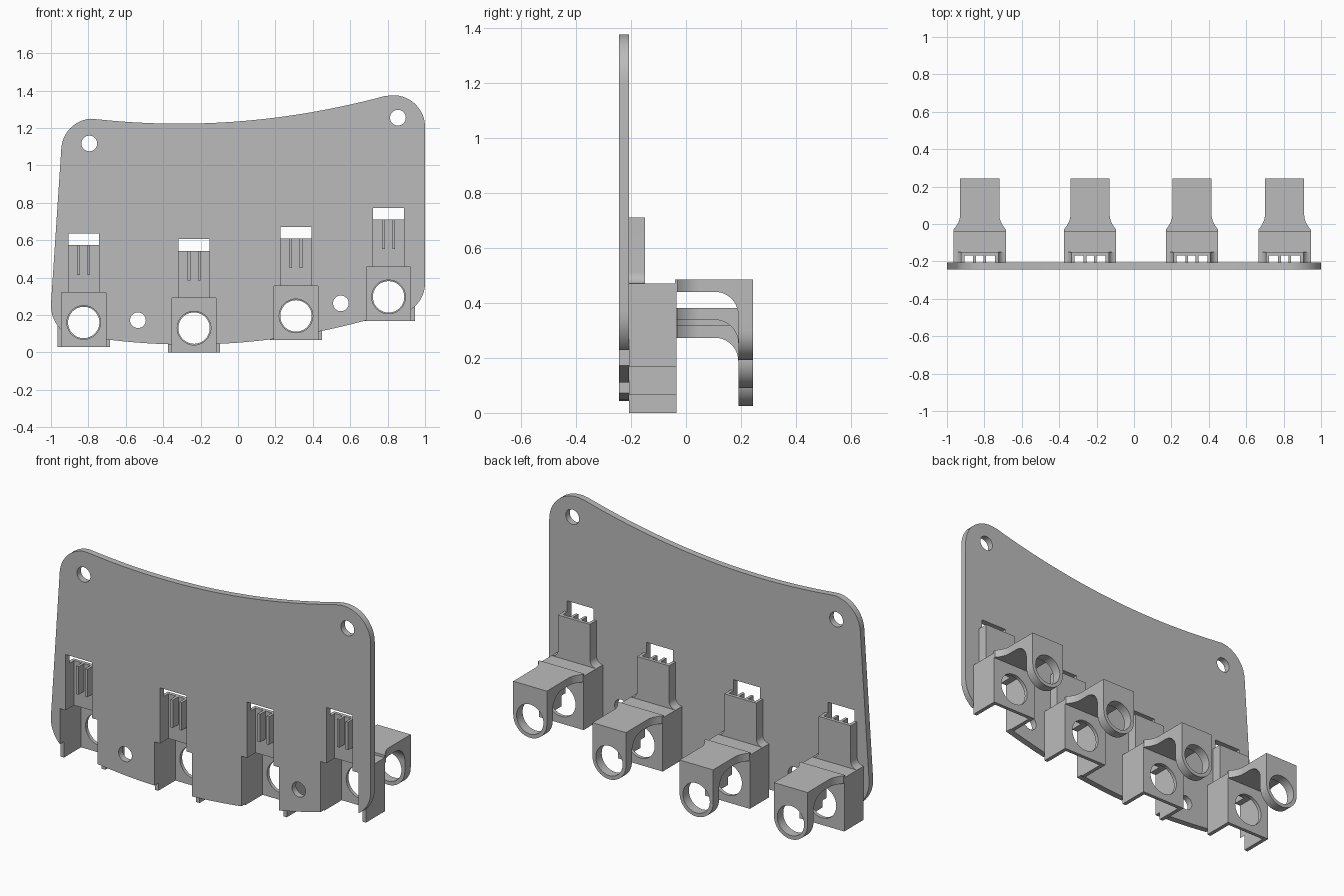
import bpy, bmesh, math
from mathutils import Vector

if "Cube" in bpy.data.objects:
    bpy.data.objects.remove(bpy.data.objects["Cube"])

grey = bpy.data.materials.new("grey_plastic")
grey.diffuse_color = (0.5, 0.5, 0.5, 1)
grey.use_nodes = True
grey.node_tree.nodes["Principled BSDF"].inputs["Base Color"].default_value = grey.diffuse_color


def prism(name, pts, axis, lo, hi):
    """Extrude a 2D outline along an axis: pts are (y,z), (x,z) or (x,y)."""
    def place(a, b, c):
        return {"x": (c, a, b), "y": (a, c, b), "z": (a, b, c)}[axis]
    bm = bmesh.new()
    n = len(pts)
    low = [bm.verts.new(place(a, b, lo)) for a, b in pts]
    high = [bm.verts.new(place(a, b, hi)) for a, b in pts]
    bm.faces.new(low)
    bm.faces.new(high)
    for i in range(n):
        j = (i + 1) % n
        bm.faces.new((low[i], low[j], high[j], high[i]))
    bmesh.ops.recalc_face_normals(bm, faces=bm.faces)
    me = bpy.data.meshes.new(name)
    bm.to_mesh(me)
    bm.free()
    me.materials.append(grey)
    ob = bpy.data.objects.new(name, me)
    bpy.context.collection.objects.link(ob)
    return ob


def rect(a0, a1, b0, b1):
    return [(a0, b0), (a1, b0), (a1, b1), (a0, b1)]


def arc(cx, cy, r, start, end, n):
    out = []
    for i in range(n + 1):
        t = math.radians(start + (end - start) * i / n)
        out.append((cx + r * math.cos(t), cy + r * math.sin(t)))
    return out


def circle(cx, cy, r, n=48):
    return arc(cx, cy, r, 0, 360, n)[:-1]


def combine(ob, tool, op):
    mod = ob.modifiers.new("bool", 'BOOLEAN')
    mod.operation, mod.solver, mod.object = op, 'EXACT', tool
    dg = bpy.context.evaluated_depsgraph_get()
    me = bpy.data.meshes.new_from_object(ob.evaluated_get(dg))
    ob.modifiers.clear()
    ob.data = me
    bpy.data.objects.remove(tool)


def add(ob, *args):
    combine(ob, prism("part", *args), 'UNION')


def cut(ob, *args):
    combine(ob, prism("cutter", *args), 'DIFFERENCE')


BACK, FRONT = -0.207, -0.243
HOLE_Z = 0.13
SPOTS = [(-0.825, 0.03), (-0.235, 0.0), (0.31, 0.065), (0.805, 0.167)]

# mounting plate: curved top and bottom edges with rounded corners
xs_top = [0.78 - 1.52 * i / 32 for i in range(33)]
xs_low = [-0.75 + 1.56 * i / 32 for i in range(33)]
outline = arc(0.83, 1.205, 0.17, 0, 102, 14)
outline += [(x, 1.235 + 0.0769 * x + 0.1222 * x * x) for x in xs_top]
outline += arc(-0.775, 1.08, 0.17, 95, 176, 12)
outline += arc(-0.82, 0.25, 0.18, 176, 255, 12)
outline += [(x, 0.052 + 0.076 * x + 0.143 * x * x) for x in xs_low]
outline += arc(0.83, 0.37, 0.17, 290, 360, 10)
plate = prism("mounting_plate", outline, "y", FRONT, BACK)

# screw holes
for x, z in [(-0.795, 1.117), (0.855, 1.255), (-0.535, 0.172), (0.55, 0.262)]:
    cut(plate, circle(x, z, 0.042, 32), "y", -0.3, -0.1)

# stepped slots in the plate, in front of each holder
for x, z in SPOTS:
    slot = [(x - 0.118, z - 0.2), (x + 0.118, z - 0.2), (x + 0.118, z + 0.29),
            (x + 0.0825, z + 0.29), (x + 0.0825, z + 0.605),
            (x - 0.0825, z + 0.605), (x - 0.0825, z + 0.29), (x - 0.118, z + 0.29)]
    cut(plate, slot, "y", -0.3, -0.1)

# holder body, with a narrow housing that flares into it
holder = prism("holder", rect(-0.14, 0.14, 0, 0.303), "y", BACK, -0.035)
side = arc(0.14, 0.343, 0.04, 270, 180, 8) + [(0.1, 0.543)]
housing = [(0.14, 0.25)] + side
housing += [(-x, z) for x, z in reversed(housing)]
add(holder, housing, "y", BACK, -0.149)

# arm slab, flared where it meets the body
flare = [(0.105 + 0.035 * (1 - i / 8) ** 2, -0.03 + 0.08 * i / 8) for i in range(9)]
half = [(0.14, -0.04)] + flare + [(0.105, 0.243)]
add(holder, half + [(-x, y) for x, y in reversed(half)], "z", 0.273, 0.317)

# end ring with rounded bottom, and the curved web under the slab
ring = arc(0, HOLE_Z, 0.105, 180, 360, 28) + [(0.105, 0.317), (-0.105, 0.317)]
add(holder, ring, "y", 0.19, 0.243)
web = arc(0.105, 0.188, 0.085, 90, 0, 12) + [(0.215, 0.188), (0.215, 0.295), (0.105, 0.295)]
add(holder, web, "x", -0.105, 0.105)

# hollow body and housing, open to the front, bottom and top
cut(holder, rect(-0.118, 0.118, -0.1, 0.29), "y", -0.3, -0.055)
cut(holder, rect(-0.0825, 0.0825, 0.25, 0.7), "y", -0.3, -0.168)

# round openings in the back wall and end ring
cut(holder, circle(0, HOLE_Z, 0.09), "y", -0.3, 0.05)
cut(holder, circle(0, HOLE_Z, 0.084), "y", 0.04, 0.4)

# two contact ribs inside the housing
for x in (-0.0275, 0.0275):
    add(holder, rect(x - 0.0075, x + 0.0075, 0.385, 0.543), "y", BACK - 0.01, -0.16)

# repeat the holder along the plate
holders = [holder]
for i, (x, z) in enumerate(SPOTS):
    if i:
        holders.append(bpy.data.objects.new("holder", holder.data))
        bpy.context.collection.objects.link(holders[-1])
    holders[-1].name = "holder_%d" % (i + 1)
    holders[-1].location = Vector((x, 0, z))

# smooth the curved walls, keep edges sharp
for ob in (plate, holder):
    bpy.ops.object.select_all(action='DESELECT')
    ob.select_set(True)
    bpy.context.view_layer.objects.active = ob
    bpy.ops.object.shade_smooth_by_angle(angle=math.radians(30))
